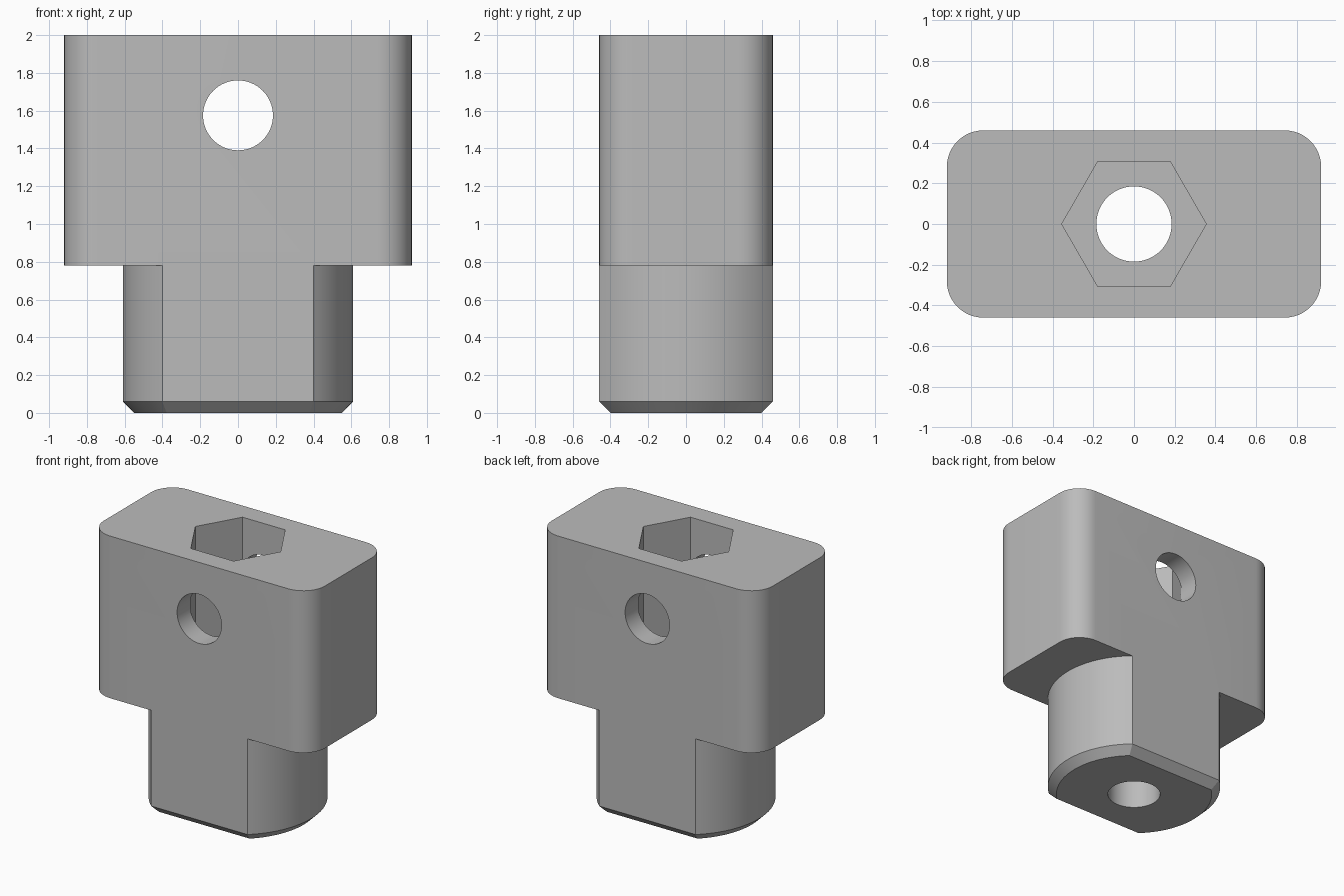
import bpy
import bmesh
from math import pi, cos, sin, asin, sqrt

cube = bpy.data.objects.get("Cube")
if cube:
    bpy.data.objects.remove(cube, do_unlink=True)

grey = bpy.data.materials.new("plain_grey")
grey.use_nodes = True
colour = (0.5, 0.5, 0.5, 1)
grey.diffuse_color = colour
grey.node_tree.nodes["Principled BSDF"].inputs["Base Color"].default_value = colour

HALF_DEPTH = 0.46
SHOULDER = 0.78


def loft(name, rings):
    """Closed solid through matching rings, given as (outline, height)."""
    bm = bmesh.new()
    loops = [[bm.verts.new((x, y, z)) for x, y in outline] for outline, z in rings]
    for low, high in zip(loops, loops[1:]):
        for i in range(len(low)):
            j = (i + 1) % len(low)
            bm.faces.new((low[i], low[j], high[j], high[i]))
    bm.faces.new(loops[0][::-1])
    bm.faces.new(loops[-1])
    mesh = bpy.data.meshes.new(name)
    bm.to_mesh(mesh)
    bm.free()
    mesh.materials.append(grey)
    obj = bpy.data.objects.new(name, mesh)
    bpy.context.collection.objects.link(obj)
    return obj


def polygon(radius, sides):
    return [(radius * cos(2 * pi * i / sides), radius * sin(2 * pi * i / sides))
            for i in range(sides)]


def rounded_rectangle(hx, hy, r, steps=12):
    points = []
    for k, (sx, sy) in enumerate([(1, 1), (-1, 1), (-1, -1), (1, -1)]):
        for i in range(steps + 1):
            a = (k + i / steps) * pi / 2
            points.append((sx * (hx - r) + r * cos(a), sy * (hy - r) + r * sin(a)))
    return points


def flatted_circle(r, half, steps=32):
    limit = asin(half / r)
    arc = [limit * (2 * i / steps - 1) for i in range(steps + 1)]
    side = [(r * cos(a), r * sin(a)) for a in arc]
    return side + [(-x, -y) for x, y in side]


def combine(target, other, operation):
    mod = target.modifiers.new(other.name, "BOOLEAN")
    mod.operation = operation
    mod.solver = "EXACT"
    mod.object = other
    bpy.context.view_layer.objects.active = target
    bpy.ops.object.modifier_apply(modifier=mod.name)
    bpy.data.objects.remove(other, do_unlink=True)


# Wide head with rounded upright corners
head = rounded_rectangle(0.92, HALF_DEPTH, 0.18)
body = loft("block_body", [(head, SHOULDER), (head, 2)])

# Round neck with two flats and a chamfered foot
neck_outline = flatted_circle(0.61, HALF_DEPTH)
neck = loft("neck", [(flatted_circle(0.55, HALF_DEPTH - 0.06), 0),
                     (neck_outline, 0.06), (neck_outline, SHOULDER)])
combine(body, neck, "UNION")

# Hexagonal pocket, upright bore and cross hole
hexagon = polygon(0.355, 6)
combine(body, loft("hex_pocket", [(hexagon, SHOULDER + 0.02), (hexagon, 2.2)]), "DIFFERENCE")
circle = polygon(0.185, 64)
combine(body, loft("upright_bore", [(circle, -0.2), (circle, 1.1)]), "DIFFERENCE")
cross = loft("cross_hole", [(circle, -1), (circle, 1)])
cross.rotation_euler.x = pi / 2
cross.location.z = 1.575
bpy.context.view_layer.update()
combine(body, cross, "DIFFERENCE")

# Smooth round walls, crisp edges
bpy.ops.object.select_all(action="DESELECT")
body.select_set(True)
bpy.context.view_layer.objects.active = body
bpy.ops.object.shade_smooth_by_angle(angle=pi / 7)
